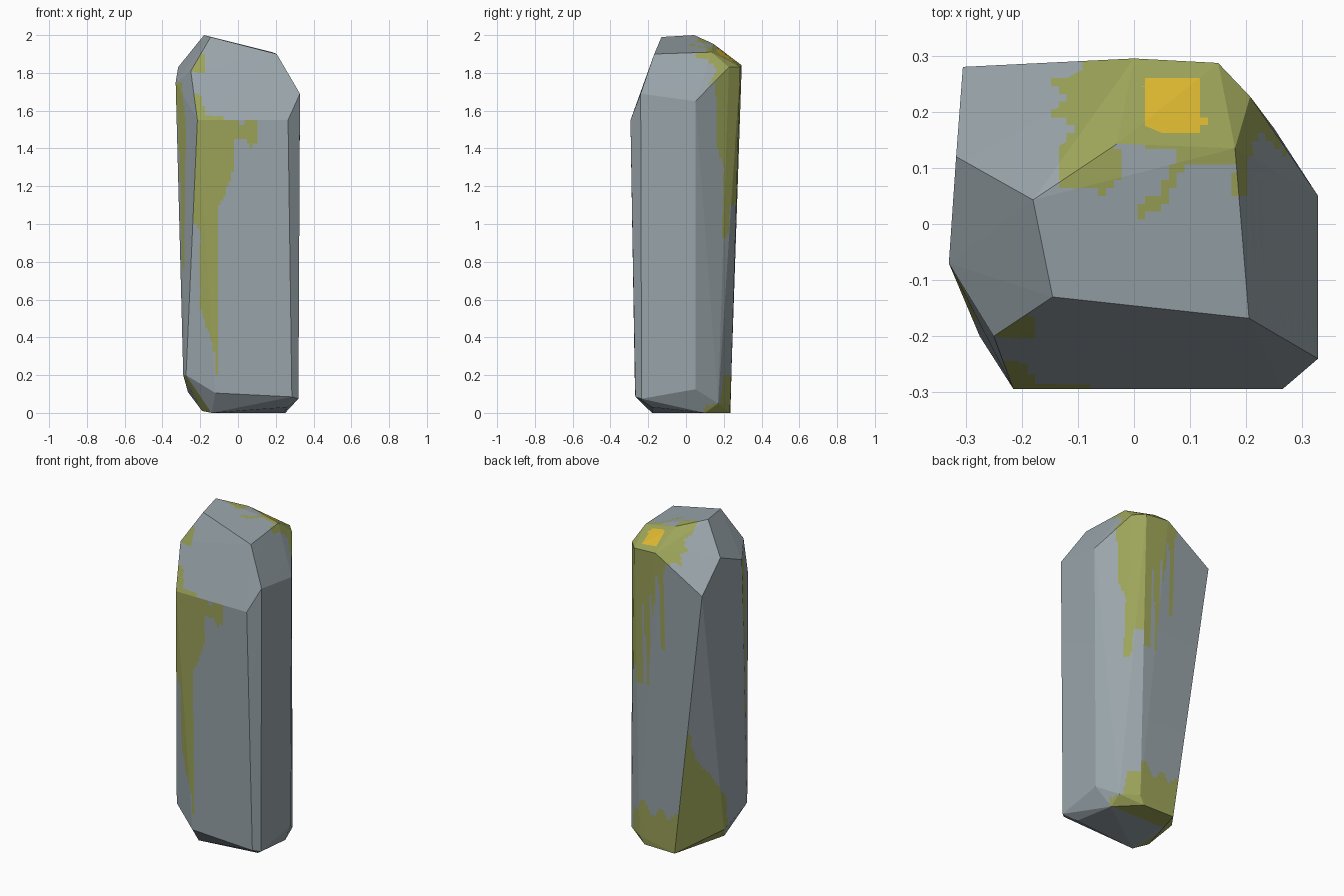
import bpy, bmesh
from mathutils import Vector


def material(name, rgb):
    m = bpy.data.materials.new(name)
    m.diffuse_color = (*rgb, 1)
    return m


stone = material("grey stone", (0.32, 0.375, 0.405))
moss = material("green moss", (0.335, 0.37, 0.10))
lichen = material("yellow lichen", (0.72, 0.48, 0.03))

# Corner points of the chiselled pillar, crown first then foot
CROWN = [
    (-.145, -.13, 1.99), (-.18, .043, 2.0), (-.03, .143, 1.955),
    (.18, .135, 1.91), (.205, -.168, 1.90),
    (.207, .227, 1.83), (.15, .287, 1.83), (0, .295, 1.84),
    (-.305, .28, 1.65), (-.317, .12, 1.83), (-.33, -.07, 1.75),
    (-.25, -.2, 1.81), (-.215, -.294, 1.55), (.265, -.294, 1.55),
    (.328, -.24, 1.69), (.328, .05, 1.65)]
FOOT = [
    (.32, -.235, .075), (.32, .05, .125), (.25, .17, .05),
    (.15, .235, .05), (.12, .23, 0), (-.087, .235, 0),
    (-.265, .01, .11), (-.29, -.16, .2), (-.275, -.2, .2),
    (-.12, -.27, .105), (.285, -.268, .085), (.26, -.18, .03),
    (.25, .1, 0), (-.14, -.18, 0), (-.19, -.1, .01)]

# Moss outlines drawn on each side
FRONT = [(-.26, 1.69), (-.2, 1.69), (-.17, 1.58), (-.03, 1.55), (.03, 1.53),
         (.05, 1.57), (.1, 1.55), (.1, 1.42), (.06, 1.41), (.05, 1.46),
         (-.02, 1.46), (-.03, 1.25), (-.1, 1.1), (-.1, .19), (-.12, .2),
         (-.13, .35), (-.2, .55), (-.2, .97), (-.26, 1.05)]
FRONT_CORNER = [(-.25, 1.81), (-.18, 1.79), (-.17, 1.88), (-.19, 1.91), (-.22, 1.88)]
LEFT_STRIP = [(-.07, 1.75), (-.13, 1.75), (-.18, 1.5), (-.17, .75), (-.15, .8),
              (-.12, 1.3)]
LEFT_FOOT = [(.3, .8), (.25, .78), (.2, .6), (.1, .45), (0, .3), (-.02, .1),
             (-.02, -.1), (.3, -.1)]
BACK_FOOT = [(-.3, .3), (-.1, .25), (-.05, .19), (0, .26), (.06, .19),
             (.12, .28), (.2, .22), (.3, .1), (.3, -.1), (-.3, -.1)]
BACK_DRIPS = [(.25, 1.95), (-.06, 1.95), (-.05, 1.25), (-.025, 1.25), (-.02, 1.65),
              (.005, 1.7), (.02, 1.35), (.04, 1.6), (.06, 1.0), (.08, 1.0),
              (.085, 1.5), (.1, 1.5), (.11, 1.0), (.25, 1.0)]
RIGHT_DRIPS = [(.15, 1.72), (.2, 1.9), (.3, 1.9), (.3, 1.1), (.235, 1.1), (.22, .93),
               (.19, .93), (.2, 1.3), (.16, 1.42), (.16, 1.65)]
RIGHT_FOOT = [(.18, .05), (.2, .2), (.3, .22), (.3, -.1), (0, -.1), (.1, .04)]
TOP = [(-.08, .31), (-.09, .27), (-.15, .255), (-.12, .22), (-.15, .2), (-.1, .17),
       (-.14, .13), (-.13, .065), (-.05, .055), (-.02, .08), (-.03, .14),
       (.08, .135), (.05, .06), (0, .03), (0, .008), (.05, .025), (.09, .1),
       (.18, .1), (.175, .04), (.2, .05), (.21, .15), (.23, .16), (.28, .11),
       (.2, .24), (.16, .31)]
LICHEN = [(.012, .25), (.02, .26), (.115, .26), (.122, .2), (.13, .19), (.12, .167),
          (.03, .167), (.015, .19)]


def inside(u, v, poly):
    hit = False
    for (a, b), (c, d) in zip(poly, poly[1:] + poly[:1]):
        if (b > v) != (d > v) and u < (c - a) * (v - b) / (d - b) + a:
            hit = not hit
    return hit


def paint(c, n):
    """0 stone, 1 moss, 2 lichen, from face centre and direction."""
    x, y, z = c
    if n.z > .3 and y > 0:
        if inside(x, y, LICHEN):
            return 2
        return int(inside(x, y, TOP))
    if n.z < -.5:
        return int(y > .1 - .1 * (x > 0) * (x < .2) * (n.z > -.95) or x < -.15)
    if n.y < -.85 and z < 1.56:
        return int(inside(x, z, FRONT))
    if y < -.05 and z > 1.56 and x < 0 and n.x > -.75:
        return int(inside(x, z, FRONT) or inside(x, z, FRONT_CORNER))
    if n.x < -.45:
        return int(inside(y, z, LEFT_STRIP) or inside(y, z, LEFT_FOOT))
    if n.y > .85:
        return int(inside(x, z, BACK_DRIPS) or inside(x, z, BACK_FOOT))
    if n.x > .3 and n.y > .2:
        return int(inside(y, z, RIGHT_DRIPS) or inside(y, z, RIGHT_FOOT))
    return 0


# Pillar body: hull of the corners
bm = bmesh.new()
for p in CROWN + FOOT:
    bm.verts.new(p)
res = bmesh.ops.convex_hull(bm, input=bm.verts[:])
loose = [v for v in bm.verts if not v.link_faces]
bmesh.ops.delete(bm, geom=loose, context='VERTS')
bmesh.ops.dissolve_limit(bm, angle_limit=.05, verts=bm.verts[:], edges=bm.edges[:])
bmesh.ops.triangulate(bm, faces=[f for f in bm.faces if len(f.verts) > 4])
bmesh.ops.recalc_face_normals(bm, faces=bm.faces[:])

# Slice the facets finely so the moss has clean outlines
for axis, lo, hi, step in ((2, 0, 2, .025), (0, -.33, .33, .014), (1, -.3, .3, .014)):
    no = Vector((0, 0, 0))
    no[axis] = 1
    t = lo + step
    while t < hi:
        bmesh.ops.bisect_plane(bm, geom=bm.verts[:] + bm.edges[:] + bm.faces[:],
                               plane_co=no * t, plane_no=no, dist=1e-5)
        t += step
bm.normal_update()
for f in bm.faces:
    f.material_index = paint(f.calc_center_median(), f.normal)

mesh = bpy.data.meshes.new("stone_pillar")
bm.to_mesh(mesh)
bm.free()
for m in (stone, moss, lichen):
    mesh.materials.append(m)
pillar = bpy.data.objects.new("stone_pillar", mesh)
bpy.context.collection.objects.link(pillar)
